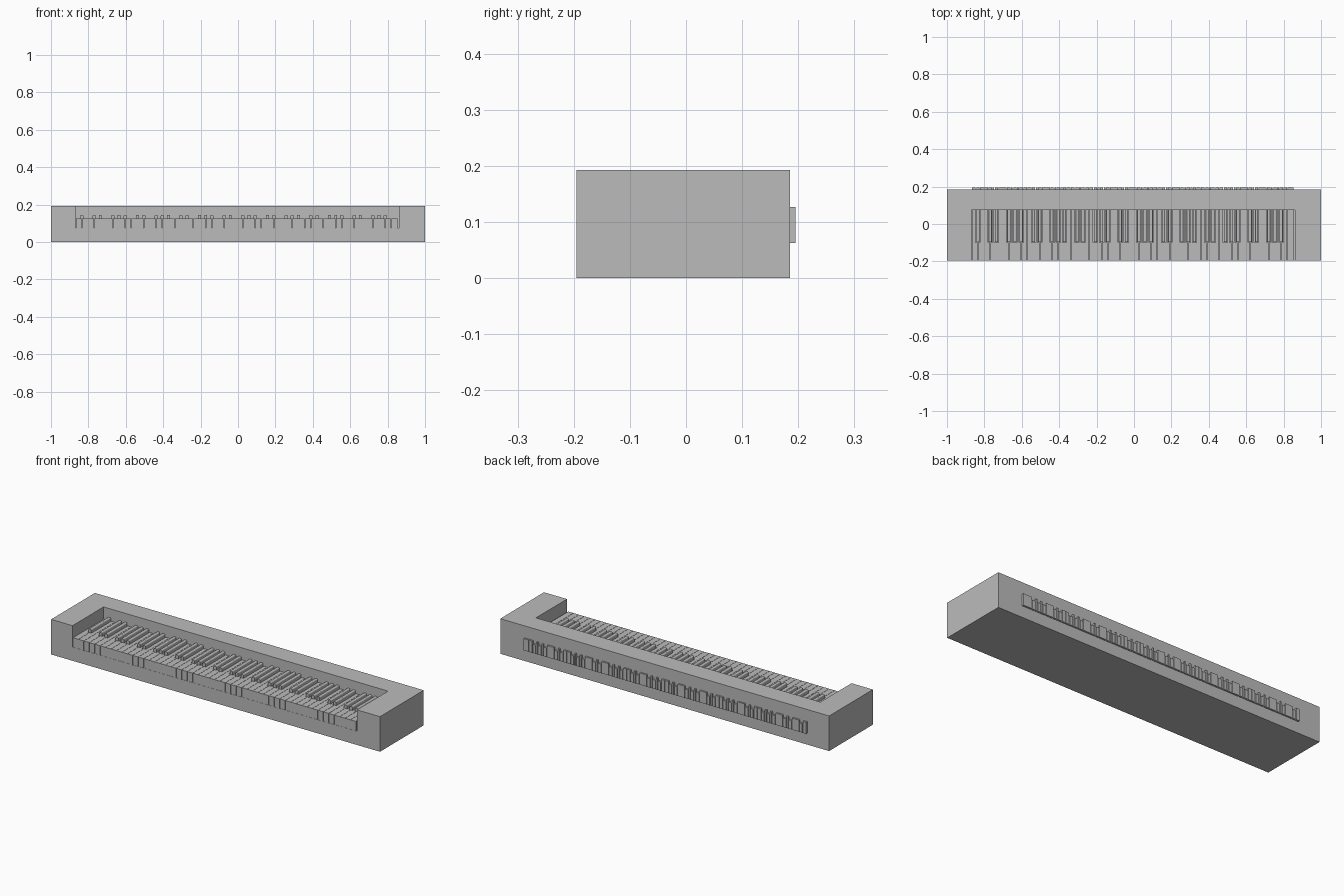
import bpy, bmesh, math

if "Cube" in bpy.data.objects:
    bpy.data.objects.remove(bpy.data.objects["Cube"])

# one neutral grey for the whole model
grey = bpy.data.materials.new("plain_grey")
grey.diffuse_color = (0.5, 0.5, 0.5, 1)
grey.use_nodes = True
grey.node_tree.nodes["Principled BSDF"].inputs["Base Color"].default_value = grey.diffuse_color


def finish(bm, name):
    bmesh.ops.recalc_face_normals(bm, faces=bm.faces[:])
    me = bpy.data.meshes.new(name)
    bm.to_mesh(me)
    bm.free()
    me.materials.append(grey)
    ob = bpy.data.objects.new(name, me)
    bpy.context.collection.objects.link(ob)
    return ob


def prism(bm, pts, offset):
    """Extrude a closed loop of 3D points along an offset."""
    face = bm.faces.new([bm.verts.new(p) for p in pts])
    ext = bmesh.ops.extrude_face_region(bm, geom=[face])["geom"]
    verts = [g for g in ext if isinstance(g, bmesh.types.BMVert)]
    bmesh.ops.translate(bm, verts=verts, vec=offset)


def box(bm, x0, x1, y0, y1, z0, z1):
    prism(bm, [(x0, y0, z0), (x1, y0, z0), (x1, y1, z0), (x0, y1, z0)],
          (0, 0, z1 - z0))


# main measures
FRONT, BACK, REAR = -0.195, 0.185, 0.195
KEY_FRONT, BLACK_FRONT, WALL = -0.194, -0.095, 0.075
KEY_BOTTOM, KEY_TOP, BLACK_TOP = 0.063, 0.127, 0.145
LEFT, RIGHT, COUNT = -0.868, 0.853, 52
PITCH = (RIGHT - LEFT) / COUNT
GAP, NOTCH, BLACK_HALF = 0.0007, 0.012, 0.0085


def has_black(b):
    return 0 < b < COUNT - 1 and b % 7 in (0, 1, 3, 4, 6)


# case with a recess open to the front
bm = bmesh.new()
box(bm, -1, 1, FRONT, BACK, 0, 0.193)
case = finish(bm, "case")
bm = bmesh.new()
box(bm, -0.87, 0.86, FRONT - 0.1, WALL, 0.075, 0.3)
cutter = finish(bm, "recess_cutter")
cutter.hide_render = True
mod = case.modifiers.new("recess", 'BOOLEAN')
mod.operation = 'DIFFERENCE'
mod.solver = 'EXACT'
mod.object = cutter
bpy.context.view_layer.objects.active = case
bpy.ops.object.modifier_apply(modifier=mod.name)
bpy.data.objects.remove(cutter)

# white keys, notched beside the black keys and running out at the back
bm = bmesh.new()
for i in range(COUNT):
    x0, x1 = LEFT + i * PITCH + GAP, LEFT + (i + 1) * PITCH - GAP
    n0 = x0 - GAP + NOTCH if has_black(i) else x0
    n1 = x1 + GAP - NOTCH if has_black(i + 1) else x1
    pts = [(x0, KEY_FRONT), (x1, KEY_FRONT), (x1, BLACK_FRONT - 0.003)]
    if n1 != x1:
        pts.append((n1, BLACK_FRONT - 0.003))
    pts += [(n1, REAR), (n0, REAR)]
    if n0 != x0:
        pts.append((n0, BLACK_FRONT - 0.003))
    pts.append((x0, BLACK_FRONT - 0.003))
    prism(bm, [(x, y, KEY_BOTTOM) for x, y in pts],
          (0, 0, KEY_TOP - KEY_BOTTOM))
finish(bm, "white_keys")

# black keys with rounded tops, and their lower tails at the back
bm = bmesh.new()
for b in range(COUNT):
    if not has_black(b):
        continue
    cx, r = LEFT + b * PITCH, 0.005
    prof = [(cx - BLACK_HALF, KEY_BOTTOM), (cx + BLACK_HALF, KEY_BOTTOM)]
    for side, start in ((1, 0), (-1, 90)):
        for k in range(4):
            a = math.radians(start + 30 * k)
            prof.append((cx + side * (BLACK_HALF - r) + r * math.cos(a),
                         BLACK_TOP - r + r * math.sin(a)))
    prism(bm, [(x, BLACK_FRONT, z) for x, z in prof],
          (0, WALL + 0.02 - BLACK_FRONT, 0))
    box(bm, cx - BLACK_HALF, cx + BLACK_HALF, WALL + 0.03, REAR,
        KEY_BOTTOM, 0.112)
finish(bm, "black_keys")
